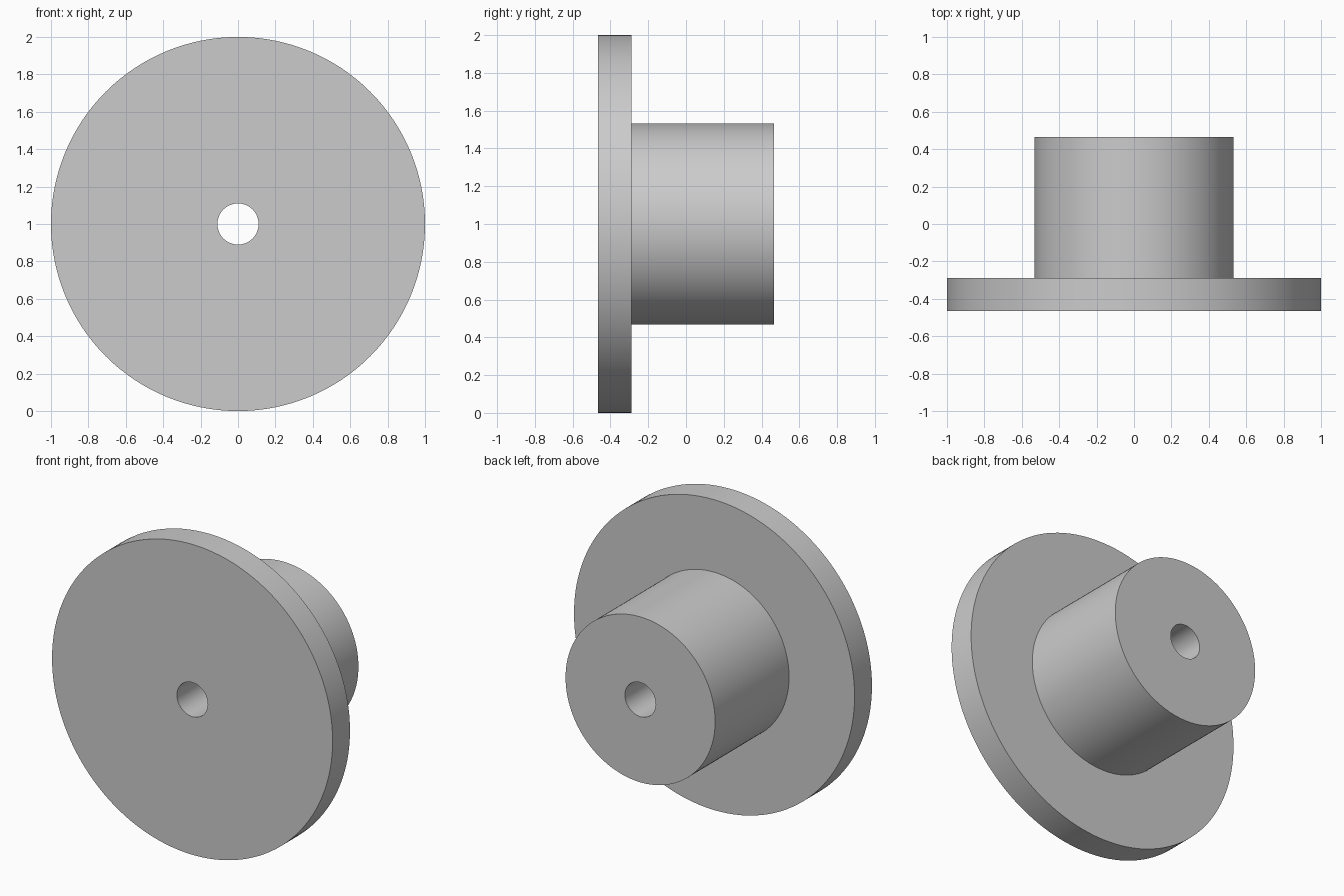
import bpy
import bmesh
import math
from mathutils import Matrix, Vector

cube = bpy.data.objects.get("Cube")
if cube:
    bpy.data.objects.remove(cube, do_unlink=True)

SEGMENTS = 128
BORE, HUB, RIM = 0.11, 0.533, 1.0
FRONT, STEP, BACK = -0.465, -0.288, 0.465

# Plain grey material
grey = bpy.data.materials.new("plain grey")
grey.use_nodes = True
colour = (0.6, 0.6, 0.6, 1)
grey.diffuse_color = colour
grey.node_tree.nodes["Principled BSDF"].inputs["Base Color"].default_value = colour

# Half section of the flanged hub: radius, distance along the axis
profile = [(BORE, FRONT), (RIM, FRONT), (RIM, STEP),
           (HUB, STEP), (HUB, BACK), (BORE, BACK)]

# Revolve the closed section around the y axis
bm = bmesh.new()
verts = [bm.verts.new((r, y, 0)) for r, y in profile]
edges = [bm.edges.new((v, verts[(i + 1) % len(verts)])) for i, v in enumerate(verts)]
bmesh.ops.spin(bm, geom=verts + edges, cent=(0, 0, 0), axis=(0, 1, 0),
               angle=math.tau, steps=SEGMENTS, use_merge=True)
bmesh.ops.remove_doubles(bm, verts=bm.verts, dist=0.0001)
bmesh.ops.recalc_face_normals(bm, faces=bm.faces)
bmesh.ops.transform(bm, matrix=Matrix.Translation(Vector((0, 0, RIM))), verts=bm.verts)

mesh = bpy.data.meshes.new("flanged_hub")
bm.to_mesh(mesh)
bm.free()
mesh.materials.append(grey)
hub = bpy.data.objects.new("flanged_hub", mesh)
bpy.context.collection.objects.link(hub)

# Smooth round walls, crisp rims
bpy.ops.object.select_all(action="DESELECT")
hub.select_set(True)
bpy.context.view_layer.objects.active = hub
bpy.ops.object.shade_smooth_by_angle(angle=math.radians(30))
